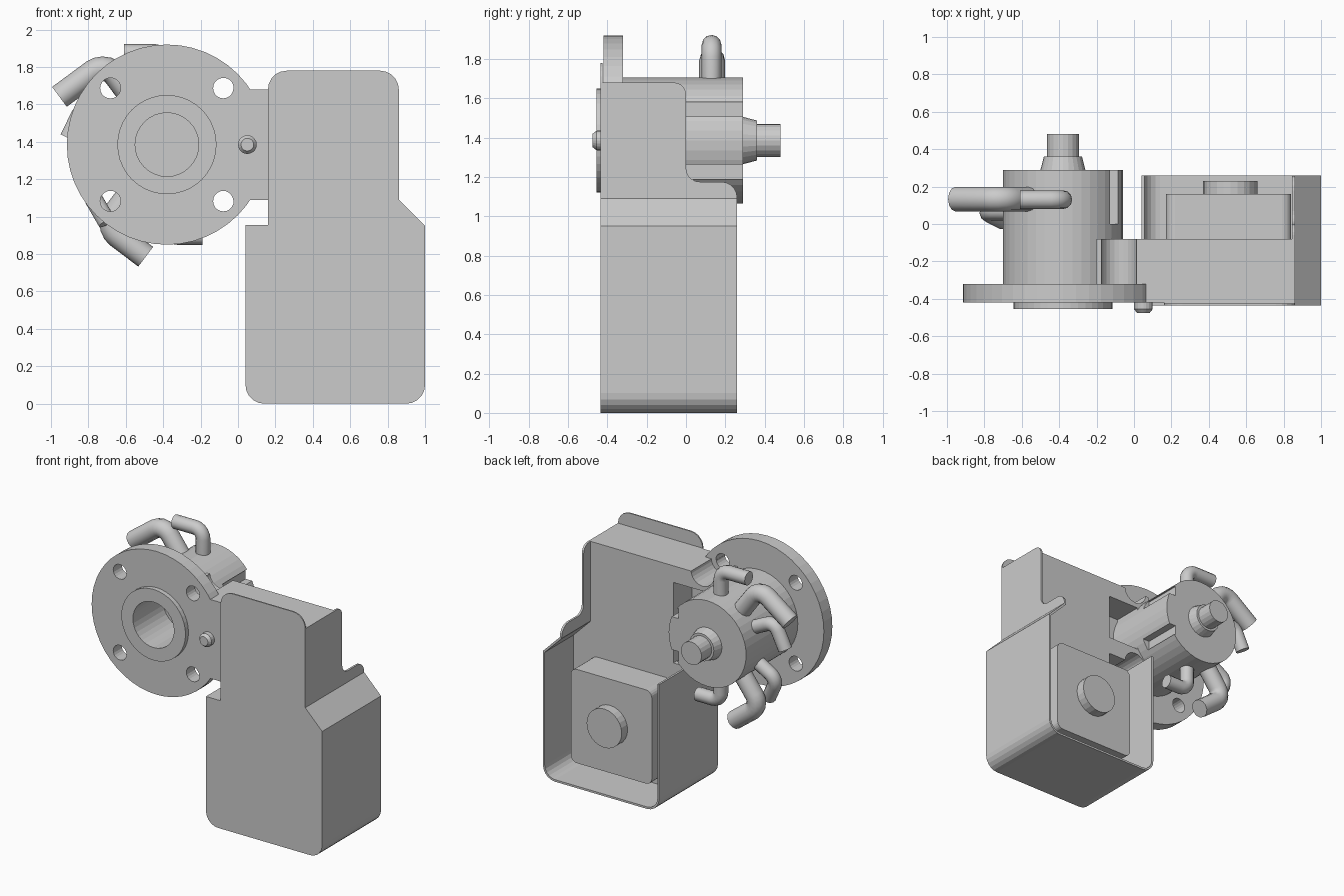
import bpy, bmesh, math
from mathutils import Vector

if "Cube" in bpy.data.objects:
    bpy.data.objects.remove(bpy.data.objects["Cube"])

CX, CZ = -0.38, 1.385          # axis of the valve body


def rounded(pts, closed=True, steps=5):
    """Points (vector, radius) -> list of vectors with filleted corners."""
    out, n = [], len(pts)
    for i, (p, r) in enumerate(pts):
        if r == 0 or (not closed and i in (0, n - 1)):
            out.append(p)
            continue
        u = (pts[i - 1][0] - p).normalized()
        v = (pts[(i + 1) % n][0] - p).normalized()
        half = u.angle(v) / 2
        d = r / math.tan(half)
        o = p + (u + v).normalized() * (r / math.sin(half))
        a, b = (p + u * d - o).normalized(), (p + v * d - o).normalized()
        out += [o + a.slerp(b, k / steps).normalized() * r for k in range(steps + 1)]
    return out


def mesh_object(name, bm):
    bmesh.ops.recalc_face_normals(bm, faces=bm.faces)
    me = bpy.data.meshes.new(name)
    bm.to_mesh(me)
    bm.free()
    ob = bpy.data.objects.new(name, me)
    bpy.context.collection.objects.link(ob)
    return ob


def prism(name, prof, lo, hi, axis='y'):
    """Extrude profile (a, z, radius) along y or x."""
    pts = rounded([(Vector((p[0], 0, p[1])), p[2] if len(p) > 2 else 0) for p in prof])
    place = (lambda p, t: (p.x, t, p.z)) if axis == 'y' else (lambda p, t: (t, p.x, p.z))
    bm = bmesh.new()
    f = bm.faces.new([bm.verts.new(place(p, lo)) for p in pts])
    new = bmesh.ops.extrude_face_region(bm, geom=[f], use_keep_orig=True)['geom']
    shift = Vector(place(Vector(), hi)) - Vector(place(Vector(), lo))
    bmesh.ops.translate(bm, vec=shift, verts=[g for g in new if isinstance(g, bmesh.types.BMVert)])
    return mesh_object(name, bm)


def box(name, x0, x1, y0, y1, z0, z1, r=0):
    return prism(name, [(x0, z0, r), (x1, z0, r), (x1, z1, r), (x0, z1, r)], y0, y1)


def turned(name, x, z, rings, n=32):
    """Solid along y from rings of (y, radius)."""
    bm = bmesh.new()
    loops = [[bm.verts.new((x + r * math.cos(2 * math.pi * k / n), y,
                            z + r * math.sin(2 * math.pi * k / n))) for k in range(n)]
             for y, r in rings]
    for a, b in zip(loops, loops[1:]):
        for k in range(n):
            bm.faces.new((a[k], a[(k + 1) % n], b[(k + 1) % n], b[k]))
    bm.faces.new(loops[0])
    bm.faces.new(loops[-1])
    return mesh_object(name, bm)


def cut(ob, cutters):
    for c in cutters:
        m = ob.modifiers.new("cut", 'BOOLEAN')
        m.operation, m.solver, m.object = 'DIFFERENCE', 'EXACT', c
        bpy.context.view_layer.objects.active = ob
        bpy.ops.object.modifier_apply(modifier=m.name)
        bpy.data.objects.remove(c)


def pipe(name, deg, rad, reach, length, y, tilt=0):
    """Bent pipe: radial stem, then a tangential run."""
    t = math.radians(deg)
    out = Vector((math.cos(t), 0, math.sin(t)))
    tan = Vector((-math.sin(t), tilt, math.cos(t)))
    o = Vector((CX, y, CZ))
    elbow = o + out * reach
    path = rounded([(o + out * 0.25, 0), (elbow, rad * 1.3), (elbow + tan * length, 0)], False)
    cu = bpy.data.curves.new(name, 'CURVE')
    cu.dimensions = '3D'
    cu.bevel_depth, cu.bevel_resolution, cu.use_fill_caps = rad, 4, True
    sp = cu.splines.new('POLY')
    sp.points.add(len(path) - 1)
    for q, p in zip(sp.points, path):
        q.co = (*p, 1)
    bpy.context.collection.objects.link(bpy.data.objects.new(name, cu))


# Casing: front cover, solid core and bracket neck
def outline(top, r):
    return [(0.04, 0, 0.1), (1, 0, 0.1), (1, 0.95), (0.86, 1.09), (0.86, top, r),
            (0.16, top, r), (0.16, 0.955), (0.04, 0.955)]


prism("front_cover", outline(1.78, 0.1), -0.435, -0.425)
core = prism("casing_core", outline(1.68, 0), -0.425, -0.08)
neck = box("bracket_neck", -0.2, 0.165, -0.42, -0.08, 1.09, 1.68)
cut(neck, [turned("bolt_clearance", -0.08, z, [(-0.32, 0.095), (0, 0.095)], 24) for z in (1.687, 1.083)]
    + [turned("neck_bolt_hole", -0.08, z, [(-0.6, 0.055), (-0.2, 0.055)], 20) for z in (1.687, 1.083)]
    + [box("pocket", -0.1, 0.163, -0.3, 0, 1.22, 1.556)])

# Casing walls, open at the back
path = rounded([(Vector((x, 0, z)), r) for x, z, r in
                [(0.04, 0.955, 0), (0.04, 0, 0.1), (1, 0, 0.1), (1, 0.95, 0), (0.86, 1.09, 0)]], False)
inner = rounded([(Vector((x, 0, z)), r) for x, z, r in
                 [(0.055, 0.955, 0), (0.055, 0.015, 0.085), (0.985, 0.015, 0.085),
                  (0.985, 0.943, 0), (0.845, 1.083, 0)]], False)
prism("casing_walls", [(p.x, p.z) for p in path + inner[::-1]], -0.08, 0.26)
prism("upper_side_wall", [(-0.08, 1.085), (0.26, 1.085), (0.26, 1.175, 0.08), (0, 1.175, 0.07),
                          (0, 1.68, 0.06), (-0.08, 1.68)], 0.845, 0.86, 'x')

# Motor block and its shaft boss
box("motor_block", 0.17, 0.84, -0.08, 0.16, 0.13, 0.83, 0.05)
turned("motor_boss", 0.515, 0.49, [(0.16, 0.145), (0.23, 0.145)], 24)

# Flange with bolt holes, raised face and bore
flange = turned("flange", CX, CZ, [(-0.42, 0.535), (-0.32, 0.535)], 48)
cut(flange, [turned("bolt_hole", CX + sx * 0.302, CZ + sz * 0.302, [(-0.6, 0.055), (-0.2, 0.055)], 20)
             for sx in (-1, 1) for sz in (-1, 1)])
face = turned("raised_face", CX, CZ, [(-0.455, 0.265), (-0.42, 0.265)], 40)
body = turned("valve_body", CX, CZ, [(-0.32, 0.32), (0.29, 0.32)], 40)
for ob in (flange, face, body):
    cut(ob, [turned("bore", CX, CZ, [(-0.6, 0.17), (-0.1, 0.17)], 32)])
cut(neck, [turned("neck_bore", CX, CZ, [(-0.6, 0.25), (0.1, 0.25)], 32)])
cut(body, [box("slot", -0.14, 0.1, 0.0, 0.4, CZ + s - 0.037, CZ + s + 0.037) for s in (-0.16, 0.16)])

# Rear stub and front pin
turned("rear_collar", CX, CZ, [(0.29, 0.12), (0.36, 0.102)], 24)
turned("rear_stub", CX, CZ, [(0.36, 0.085), (0.48, 0.085)], 20)
turned("front_pin", 0.05, CZ, [(-0.42, 0.05), (-0.455, 0.05), (-0.475, 0.034)], 20)

# Bent pipes around the body
for side, angles in (("upper", (90, 126.5, 154)), ("lower", (270, 233, 210))):
    up = side == "upper"
    pipe(side + "_small_pipe", angles[0], 0.05, 0.487, 0.23 if up else 0.19, 0.13)
    pipe(side + "_large_pipe", angles[1], 0.066, 0.547, 0.31 if up else 0.27, 0.133)
    pipe(side + "_side_pipe", angles[2], 0.05, 0.485, 0.2, 0.12 if up else 0.07, 0 if up else -0.25)
